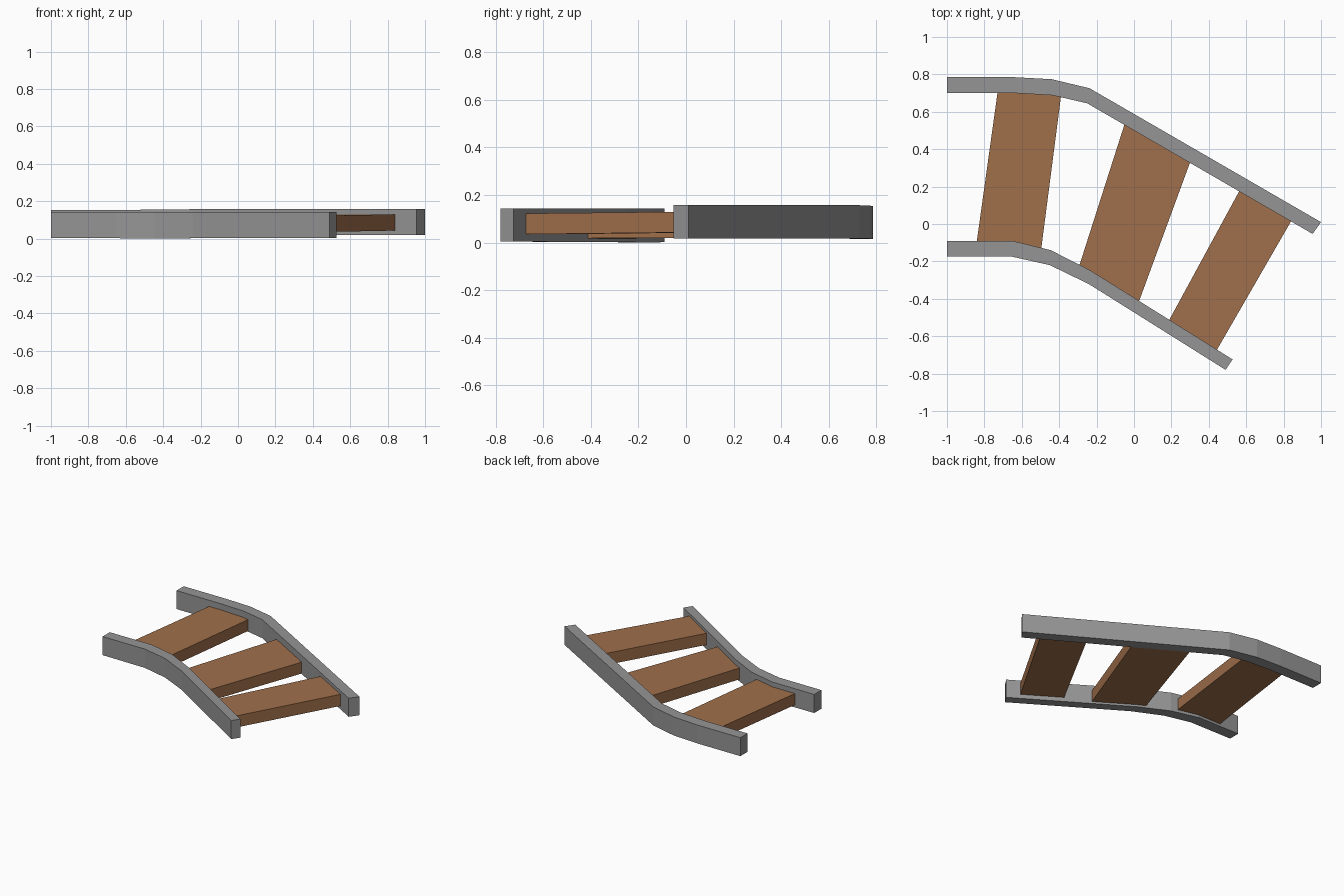
import bpy, bmesh
from mathutils import Vector

if "Cube" in bpy.data.objects:
    bpy.data.objects.remove(bpy.data.objects["Cube"])


def material(name, color):
    m = bpy.data.materials.new(name)
    m.diffuse_color = color
    m.use_nodes = True
    m.node_tree.nodes["Principled BSDF"].inputs["Base Color"].default_value = m.diffuse_color
    return m


def make_object(name, verts, faces, mat):
    me = bpy.data.meshes.new(name)
    me.from_pydata(verts, [], faces)
    me.materials.append(mat)
    bm = bmesh.new()
    bm.from_mesh(me)
    bmesh.ops.recalc_face_normals(bm, faces=bm.faces)
    bm.to_mesh(me)
    bm.free()
    ob = bpy.data.objects.new(name, me)
    bpy.context.collection.objects.link(ob)
    return ob


def rail(name, left, right, bottoms, tops, mat):
    """Box section swept along a bend, given both plan edges."""
    verts, faces = [], []
    for a, b, lo, hi in zip(left, right, bottoms, tops):
        verts += [(*a, lo), (*b, lo), (*b, hi), (*a, hi)]
    n = len(left)
    for i in range(n - 1):
        for k in range(4):
            j = (k + 1) % 4
            faces.append((4*i + k, 4*i + j, 4*i + 4 + j, 4*i + 4 + k))
    faces += [(0, 1, 2, 3), tuple(range(4*n - 4, 4*n))]
    return make_object(name, verts, faces, mat)


def sleeper(name, plan, z_back, z_front, thick, mat):
    """Plank; plan runs back-left, back-right, front-right, front-left."""
    bl, br, fr, fl = [Vector(p) for p in plan]
    grow = 0.02  # ends tuck into the rails
    plan = [bl + (bl - fl) * grow, br + (br - fr) * grow,
            fr + (fr - br) * grow, fl + (fl - bl) * grow]
    zs = [z_back, z_back, z_front, z_front]
    verts = [(p.x, p.y, z - thick) for p, z in zip(plan, zs)]
    verts += [(p.x, p.y, z) for p, z in zip(plan, zs)]
    faces = [(0, 1, 2, 3), (4, 5, 6, 7)]
    faces += [(k, (k+1) % 4, (k+1) % 4 + 4, k + 4) for k in range(4)]
    return make_object(name, verts, faces, mat)


steel = material("steel", (0.3, 0.3, 0.3, 1))
wood = material("wood", (0.35, 0.16, 0.07, 1))

# Curved rails
rail("back_rail",
     [(-1, .785), (-.64, .785), (-.44, .774), (-.238, .726), (1, .01)],
     [(-1, .70), (-.64, .70), (-.435, .688), (-.25, .645), (.955, -.053)],
     [.015, .015, .016, .018, .018], [.153, .153, .155, .157, .157], steel)
rail("front_rail",
     [(-1, -.09), (-.65, -.09), (-.445, -.14), (-.235, -.247), (.527, -.724)],
     [(-1, -.175), (-.65, -.175), (-.45, -.22), (-.24, -.322), (.49, -.78)],
     [.004, .002, 0, .002, .004], [.143] * 5, steel)

# Wooden sleepers
sleeper("sleeper_1", [(-.73, .70), (-.39, .685), (-.495, -.125), (-.84, -.09)],
        .107, .107, .085, wood)
sleeper("sleeper_2", [(-.05, .535), (.30, .33), (.03, -.405), (-.29, -.215)],
        .107, .103, .085, wood)
sleeper("sleeper_3", [(.565, .18), (.84, .015), (.445, -.67), (.19, -.51)],
        .130, .122, .087, wood)
